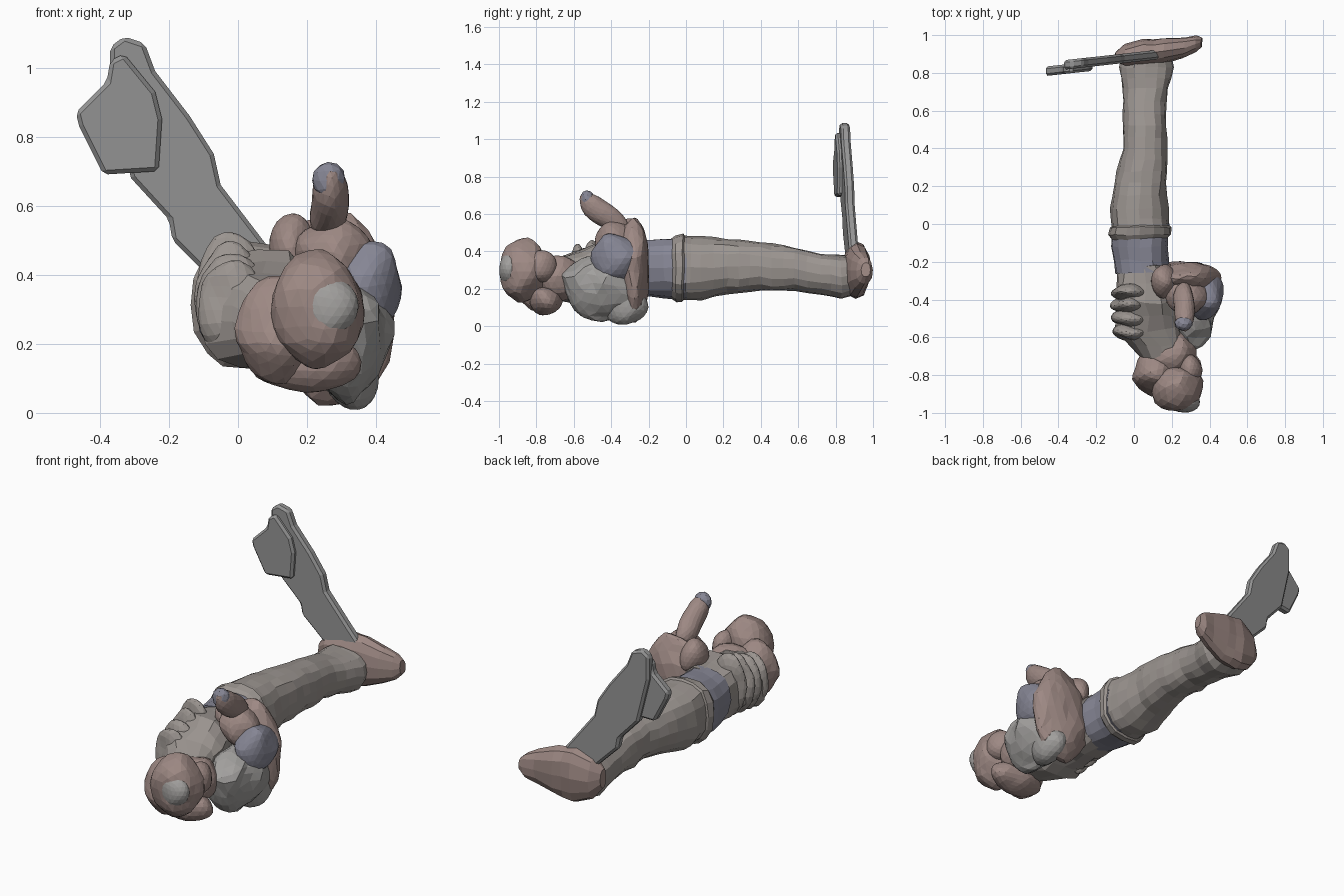
import bpy, bmesh, math
from mathutils import Vector, noise, Matrix


def mat(name, c):
    m = bpy.data.materials.new(name)
    m.diffuse_color = (*c, 1)
    return m


SKIN = mat("ruddy brown", (0.34, 0.25, 0.23))
CLOTH = mat("worn cloth", (0.33, 0.30, 0.28))
BLUE = mat("dull blue", (0.24, 0.24, 0.30))
STONE = mat("pale grey", (0.36, 0.35, 0.34))
METAL = mat("metal grey", (0.30, 0.30, 0.30))


def finish(bm, name, material):
    bmesh.ops.recalc_face_normals(bm, faces=bm.faces)
    me = bpy.data.meshes.new(name)
    bm.to_mesh(me)
    bm.free()
    me.materials.append(material)
    ob = bpy.data.objects.new(name, me)
    bpy.context.collection.objects.link(ob)
    return ob


def roughen(bm, amount, freq):
    for v in bm.verts:
        v.co += noise.noise_vector(v.co * freq) * amount


def loft(name, material, rings, axis='Y', n=16, rough=0.012, power=0.85):
    """Rings are (position, a0, a1, z0, z1), a being x (or y for axis X)."""
    bm = bmesh.new()
    # subdivide the profile stations
    st = []
    for p, q in zip(rings, rings[1:]):
        k = max(1, round(abs(q[0] - p[0]) / 0.07))
        st += [[a + (b - a) * i / k for a, b in zip(p, q)] for i in range(k)]
    st.append(rings[-1])
    loops = []
    for t, a0, a1, z0, z1 in st:
        loop = []
        for i in range(n):
            c, s = math.cos(2 * math.pi * i / n), math.sin(2 * math.pi * i / n)
            c = math.copysign(abs(c) ** power, c)
            s = math.copysign(abs(s) ** power, s)
            a, z = (a0 + a1) / 2 + c * (a1 - a0) / 2, (z0 + z1) / 2 + s * (z1 - z0) / 2
            loop.append(bm.verts.new((a, t, z) if axis == 'Y' else (t, a, z)))
        loops.append(loop)
    for l0, l1 in zip(loops, loops[1:]):
        for i in range(n):
            j = (i + 1) % n
            bm.faces.new((l0[i], l0[j], l1[j], l1[i]))
    bm.faces.new(loops[0])
    bm.faces.new(loops[-1])
    roughen(bm, rough, 11)
    return finish(bm, name, material)


def lump(name, material, centre, radii, rough=0.02, rot=(0, 0, 0), sub=3):
    bm = bmesh.new()
    bmesh.ops.create_icosphere(bm, subdivisions=sub, radius=1)
    m = Matrix.Translation(centre)
    for ang, ax in zip(rot, 'XYZ'):
        m = m @ Matrix.Rotation(math.radians(ang), 4, ax)
    bmesh.ops.transform(bm, matrix=m @ Matrix.Diagonal((*radii, 1)), verts=bm.verts)
    roughen(bm, rough, 9)
    return finish(bm, name, material)


def plate(name, outline, offset, thick):
    """Flat x-z outline, leaning slightly towards -y on its left side."""
    bm = bmesh.new()
    f = bm.faces.new([bm.verts.new((x, 0.88 + 0.11 * x + offset, z)) for x, z in outline])
    ext = bmesh.ops.extrude_face_region(bm, geom=[f])
    vs = [g for g in ext['geom'] if isinstance(g, bmesh.types.BMVert)]
    bmesh.ops.translate(bm, vec=(0, thick, 0), verts=vs)
    ob = finish(bm, name, METAL)
    b = ob.modifiers.new("edge", 'BEVEL')
    b.width, b.segments = 0.012, 1
    return ob


# long leg with bulging calf side
loft("leg", CLOTH, [
    (-0.03, -0.12, 0.19, 0.14, 0.49), (0.08, -0.13, 0.18, 0.14, 0.48),
    (0.22, -0.10, 0.17, 0.17, 0.47), (0.40, -0.06, 0.18, 0.19, 0.45),
    (0.58, -0.06, 0.17, 0.19, 0.42), (0.72, -0.06, 0.18, 0.17, 0.39),
    (0.83, -0.08, 0.21, 0.15, 0.38), (0.90, -0.06, 0.20, 0.17, 0.38)])

# foot turned to the side
loft("foot", SKIN, [
    (-0.10, 0.86, 0.91, 0.25, 0.36), (-0.05, 0.84, 0.95, 0.18, 0.42),
    (0.05, 0.84, 0.98, 0.15, 0.45), (0.16, 0.85, 0.98, 0.16, 0.44),
    (0.26, 0.88, 0.99, 0.20, 0.40), (0.33, 0.91, 1.00, 0.23, 0.37),
    (0.36, 0.94, 0.99, 0.27, 0.34)], axis='X', n=12)

# flat blade rising from the foot
plate("blade_strip", [
    (-0.37, 1.06), (-0.33, 1.09), (-0.27, 1.07), (-0.24, 0.99), (-0.14, 0.86),
    (-0.07, 0.75), (-0.05, 0.66), (0.08, 0.49), (0.15, 0.40), (-0.05, 0.36),
    (-0.19, 0.50), (-0.20, 0.56), (-0.31, 0.68), (-0.37, 0.93)], -0.022, 0.05)
plate("blade_panel", [
    (-0.47, 0.87), (-0.38, 0.96), (-0.37, 1.02), (-0.33, 1.04), (-0.24, 0.93),
    (-0.22, 0.85), (-0.23, 0.70), (-0.39, 0.69), (-0.46, 0.83)], -0.045, 0.05)

# waist band and its rims
loft("waist_band", BLUE, [
    (-0.26, -0.10, 0.19, 0.16, 0.46), (-0.12, -0.12, 0.18, 0.15, 0.47),
    (0.0, -0.12, 0.19, 0.14, 0.48)])
loft("band_rim", CLOTH, [
    (-0.08, -0.12, 0.18, 0.15, 0.47), (-0.055, -0.14, 0.20, 0.13, 0.49),
    (-0.02, -0.13, 0.20, 0.13, 0.50), (0.0, -0.11, 0.18, 0.15, 0.47)])

# torso narrowing to the neck
loft("torso", CLOTH, [
    (-0.72, 0.03, 0.28, 0.14, 0.36), (-0.64, -0.02, 0.27, 0.13, 0.38),
    (-0.56, -0.10, 0.26, 0.12, 0.41), (-0.42, -0.10, 0.24, 0.15, 0.47),
    (-0.32, -0.09, 0.22, 0.15, 0.47), (-0.22, -0.09, 0.20, 0.16, 0.46)], rough=0.025)
# folds along the left flank
for i in range(4):
    lump("flank_fold", CLOTH, (-0.02, -0.36 - 0.07 * i, 0.34 - 0.015 * i),
         (0.10, 0.045, 0.18 - 0.012 * i), 0.015)

# upright shoulder slab and pale bundle in front of it
lump("shoulder_slab", SKIN, (0.28, -0.285, 0.30), (0.18, 0.085, 0.28), 0.025)
lump("shoulder_knob", SKIN, (0.16, -0.30, 0.48), (0.07, 0.09, 0.09), 0.015)
lump("bundle", STONE, (0.31, -0.45, 0.21), (0.13, 0.21, 0.18), 0.035)
lump("bundle_base", STONE, (0.33, -0.33, 0.11), (0.08, 0.12, 0.10), 0.02)
lump("elbow", BLUE, (0.38, -0.38, 0.37), (0.09, 0.13, 0.13), 0.02)
lump("upper_arm", SKIN, (0.28, -0.38, 0.46), (0.11, 0.10, 0.10), 0.02)

# raised forearm with hand
lump("forearm", SKIN, (0.265, -0.44, 0.60), (0.055, 0.065, 0.16), 0.012, rot=(53, 0, 0))
lump("hand", BLUE, (0.26, -0.53, 0.675), (0.045, 0.04, 0.05), 0.01, sub=2)

# head made of knobbly masses
lump("head", SKIN, (0.23, -0.87, 0.30), (0.14, 0.125, 0.175), 0.022)
lump("face", STONE, (0.26, -0.94, 0.31), (0.09, 0.06, 0.09), 0.012)
lump("cheek", SKIN, (0.11, -0.79, 0.24), (0.115, 0.12, 0.15), 0.025)
lump("jaw", SKIN, (0.20, -0.75, 0.14), (0.16, 0.085, 0.08), 0.018)
lump("ear", SKIN, (0.30, -0.77, 0.32), (0.06, 0.085, 0.085), 0.012)
lump("neck", SKIN, (0.20, -0.68, 0.26), (0.14, 0.12, 0.12), 0.02)
